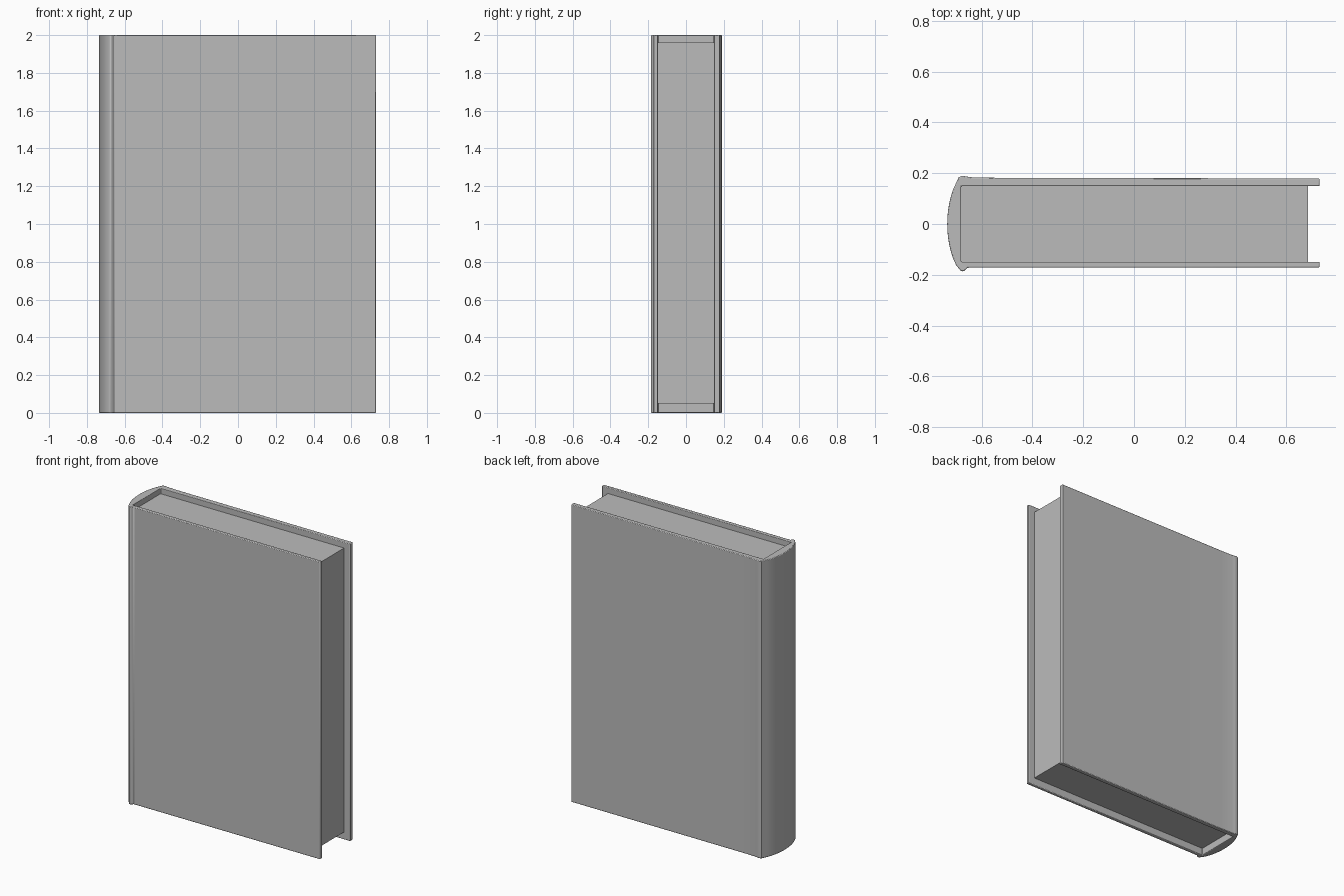
import bpy, bmesh
from math import sin, cos, pi

cube = bpy.data.objects.get("Cube")
if cube:
    bpy.data.objects.remove(cube, do_unlink=True)

grey = bpy.data.materials.new("plain grey")
grey.use_nodes = True
colour = (0.5, 0.5, 0.5, 1)
grey.diffuse_color = colour
grey.node_tree.nodes["Principled BSDF"].inputs["Base Color"].default_value = colour


def extrude_profile(name, points, z0, z1, bevel=0.0):
    """Upright prism from a plan outline."""
    bm = bmesh.new()
    face = bm.faces.new([bm.verts.new((x, y, z0)) for x, y in points])
    top = bmesh.ops.extrude_face_region(bm, geom=[face])["geom"]
    verts = [g for g in top if isinstance(g, bmesh.types.BMVert)]
    bmesh.ops.translate(bm, vec=(0, 0, z1 - z0), verts=verts)
    bmesh.ops.recalc_face_normals(bm, faces=bm.faces)
    mesh = bpy.data.meshes.new(name)
    bm.to_mesh(mesh)
    bm.free()
    mesh.materials.append(grey)
    obj = bpy.data.objects.new(name, mesh)
    bpy.context.collection.objects.link(obj)
    if bevel:
        mod = obj.modifiers.new("soft edges", "BEVEL")
        mod.width = bevel
        mod.segments = 2
        mod.limit_method = "ANGLE"
        mod.angle_limit = 0.8
    bpy.ops.object.select_all(action="DESELECT")
    obj.select_set(True)
    bpy.context.view_layer.objects.active = obj
    bpy.ops.object.shade_smooth_by_angle(angle=0.6)
    return obj


# Cover: two boards joined by a rounded spine, with a ridge along the hinge
back_board = [(0.73, 0.149), (0.73, 0.179), (-0.55, 0.182), (-0.64, 0.184)]
back_hinge = [(-0.66, 0.187), (-0.675, 0.19), (-0.69, 0.184)]
spine = [(-0.62 - 0.115 * sin(a), 0.225 * cos(a))
         for a in [pi * (0.24 + 0.52 * i / 14) for i in range(15)]]
front_hinge = [(-0.692, -0.172), (-0.683, -0.183), (-0.673, -0.187),
               (-0.663, -0.181), (-0.655, -0.172)]
front_board = [(0.73, -0.171), (0.73, -0.149)]
inside = [(-0.68, -0.149), (-0.68, 0.149)]
extrude_profile("cover", back_board + back_hinge + spine + front_hinge
                + front_board + inside, 0, 2, 0.004)

# Page block, set back from the cover edges
x0, x1, y = -0.68, 0.685, 0.149
extrude_profile("pages", [(x0, -y), (x1, -y), (x1, y), (x0, y)], 0.05, 1.96)
